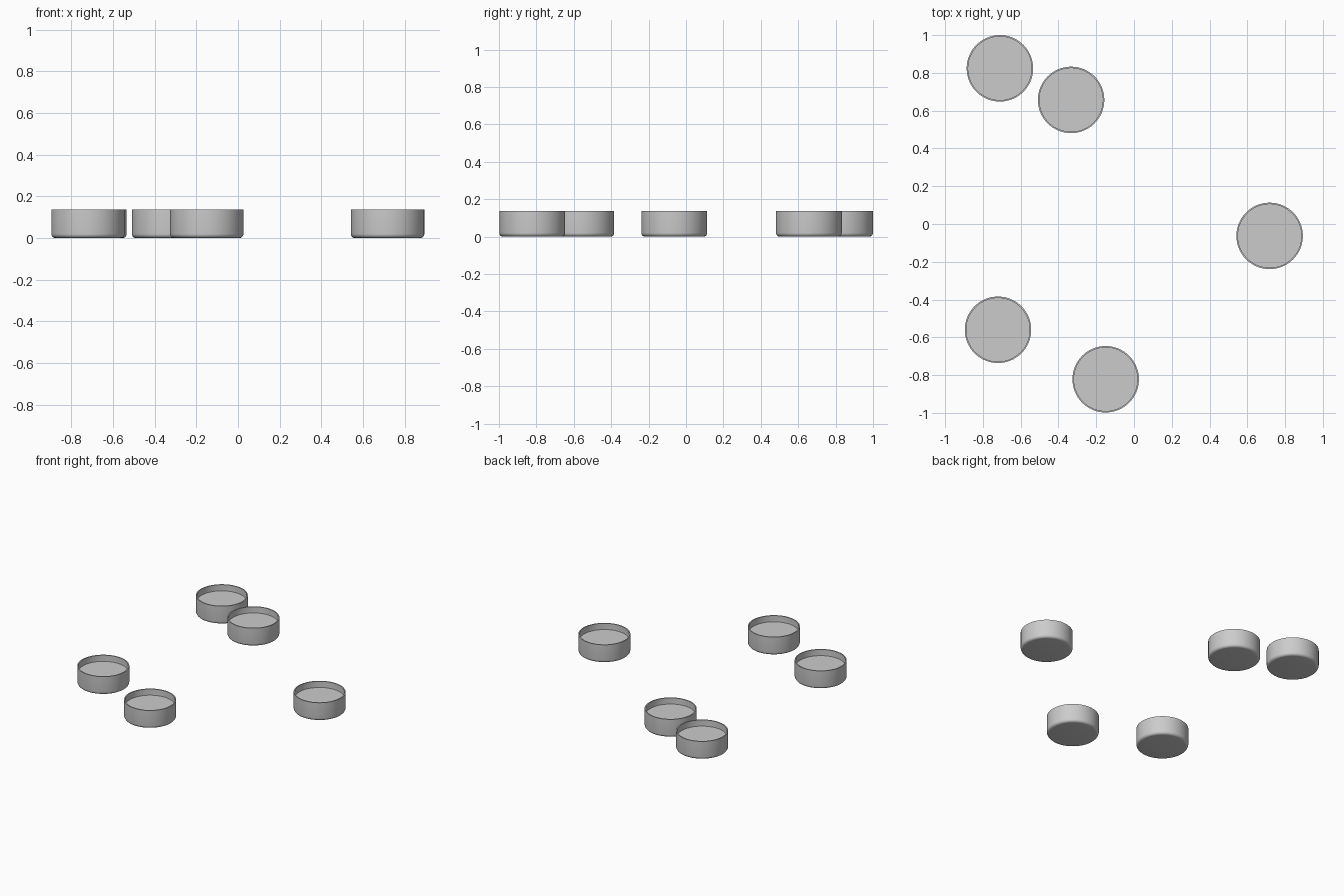
import bpy
import math

cube = bpy.data.objects.get("Cube")
if cube:
    bpy.data.objects.remove(cube, do_unlink=True)

SEGMENTS = 64
RADIUS, HEIGHT, WALL, BEVEL = 0.176, 0.136, 0.008, 0.02
WAX_TOP = 0.09


def lathe(name, profile, location):
    """Revolve an (r, z) profile whose ends lie on the axis."""
    verts, faces, rings = [], [], []
    for r, z in profile:
        start = len(verts)
        count = SEGMENTS if r > 0 else 1
        for i in range(count):
            a = math.tau * i / SEGMENTS
            verts.append((r * math.cos(a), r * math.sin(a), z))
        rings.append([start + i % count for i in range(SEGMENTS)])
    for low, high in zip(rings, rings[1:]):
        for i in range(SEGMENTS):
            j = (i + 1) % SEGMENTS
            quad = (low[i], low[j], high[j], high[i])
            faces.append(tuple(dict.fromkeys(quad)))
    mesh = bpy.data.meshes.new(name)
    mesh.from_pydata(verts, [], faces)
    obj = bpy.data.objects.new(name, mesh)
    obj.location = location
    bpy.context.collection.objects.link(obj)
    bpy.ops.object.select_all(action="DESELECT")
    obj.select_set(True)
    bpy.context.view_layer.objects.active = obj
    bpy.ops.object.shade_smooth_by_angle(angle=math.radians(40))
    return obj


def rounded_corner(radius, base, bevel, steps=5):
    """Quarter arc from the underside up to the side wall."""
    angles = [math.pi / 2 * i / steps for i in range(steps + 1)]
    return [(radius - bevel + bevel * math.sin(a),
             base + bevel - bevel * math.cos(a)) for a in angles]


# Thin cup: underside, rounded foot, outer wall, rim, inner wall, inner floor
inner = RADIUS - WALL
outside = rounded_corner(RADIUS, 0, BEVEL)
inside = rounded_corner(inner, WALL, BEVEL - WALL)
cup_profile = ([(0, 0)] + outside + [(RADIUS, HEIGHT), (inner, HEIGHT)]
               + inside[::-1] + [(0, WALL)])

# Solid fill sitting inside the cup
wax_profile = ([(0, WALL)] + inside + [(inner, WAX_TOP), (0, WAX_TOP)])

# Scattered candle positions
positions = {
    "back_right": (-0.71, 0.824),
    "back_middle": (-0.333, 0.657),
    "left": (0.718, -0.063),
    "front_right": (-0.72, -0.56),
    "front_middle": (-0.15, -0.822),
}

for place, (x, y) in positions.items():
    lathe(f"candle_cup_{place}", cup_profile, (x, y, 0))
    lathe(f"candle_wax_{place}", wax_profile, (x, y, 0))
